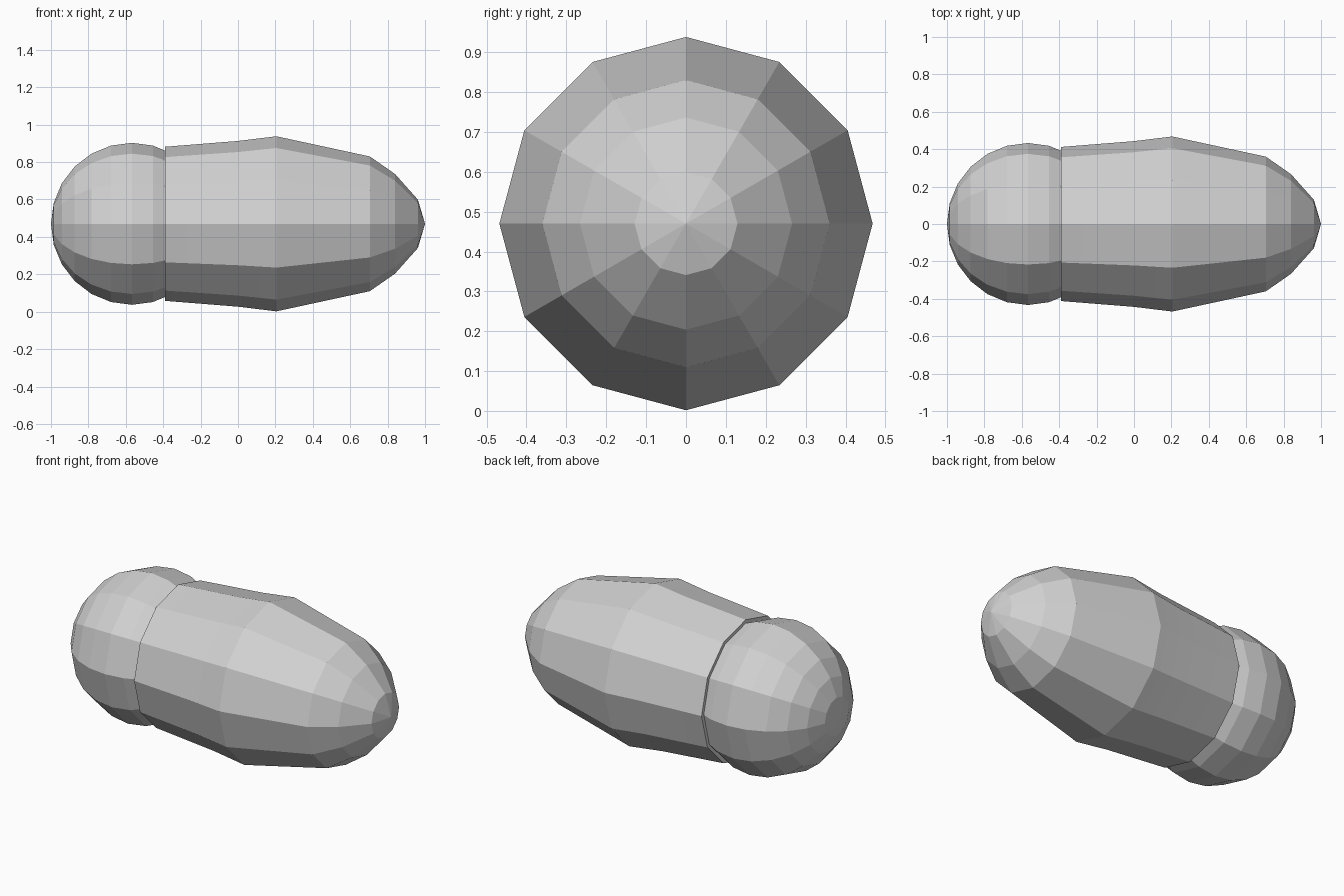
import bpy
import bmesh
import math

cube = bpy.data.objects.get("Cube")
if cube:
    bpy.data.objects.remove(cube, do_unlink=True)

SIDES = 12
AXIS_Z = 0.47

grey = bpy.data.materials.new("plain_grey")
grey.use_nodes = True
grey.diffuse_color = (0.64, 0.64, 0.64, 1)
grey.node_tree.nodes["Principled BSDF"].inputs["Base Color"].default_value = grey.diffuse_color


def lathe_x(name, profile):
    """Turn (x, radius) points around the long axis; radius 0 makes a pole."""
    bm = bmesh.new()
    rings = []
    for x, r in profile:
        count = SIDES if r > 0 else 1
        turns = [math.tau * i / SIDES for i in range(count)]
        rings.append([bm.verts.new((x, r * math.sin(a), r * math.cos(a))) for a in turns])
    for a, b in zip(rings, rings[1:]):
        for i in range(SIDES):
            j = (i + 1) % SIDES
            if len(a) == 1:
                bm.faces.new((a[0], b[i], b[j]))
            elif len(b) == 1:
                bm.faces.new((a[i], a[j], b[0]))
            else:
                bm.faces.new((a[i], a[j], b[j], b[i]))
    if len(rings[0]) > 1:
        bm.faces.new(rings[0])
    bmesh.ops.recalc_face_normals(bm, faces=bm.faces)
    mesh = bpy.data.meshes.new(name)
    bm.to_mesh(mesh)
    bm.free()
    mesh.materials.append(grey)
    obj = bpy.data.objects.new(name, mesh)
    obj.location.z = AXIS_Z
    bpy.context.collection.objects.link(obj)
    bpy.ops.object.select_all(action="DESELECT")
    obj.select_set(True)
    bpy.context.view_layer.objects.active = obj
    bpy.ops.object.shade_smooth_by_angle(angle=math.radians(8))
    return obj


# Tapered body with a flat rear end and a rounded nose
lathe_x("body", [(-0.39, 0.412), (0, 0.443), (0.205, 0.468), (0.705, 0.36),
                 (0.84, 0.266), (0.962, 0.129), (1.0, 0)])

# Ball set into the flat end of the body
RADIUS, CENTRE, STEPS = 0.433, -0.567, 12
arc = [math.pi * i / STEPS for i in range(STEPS + 1)]
lathe_x("round_end", [(CENTRE - RADIUS * math.cos(a),
                       0 if i in (0, STEPS) else RADIUS * math.sin(a))
                      for i, a in enumerate(arc)])
